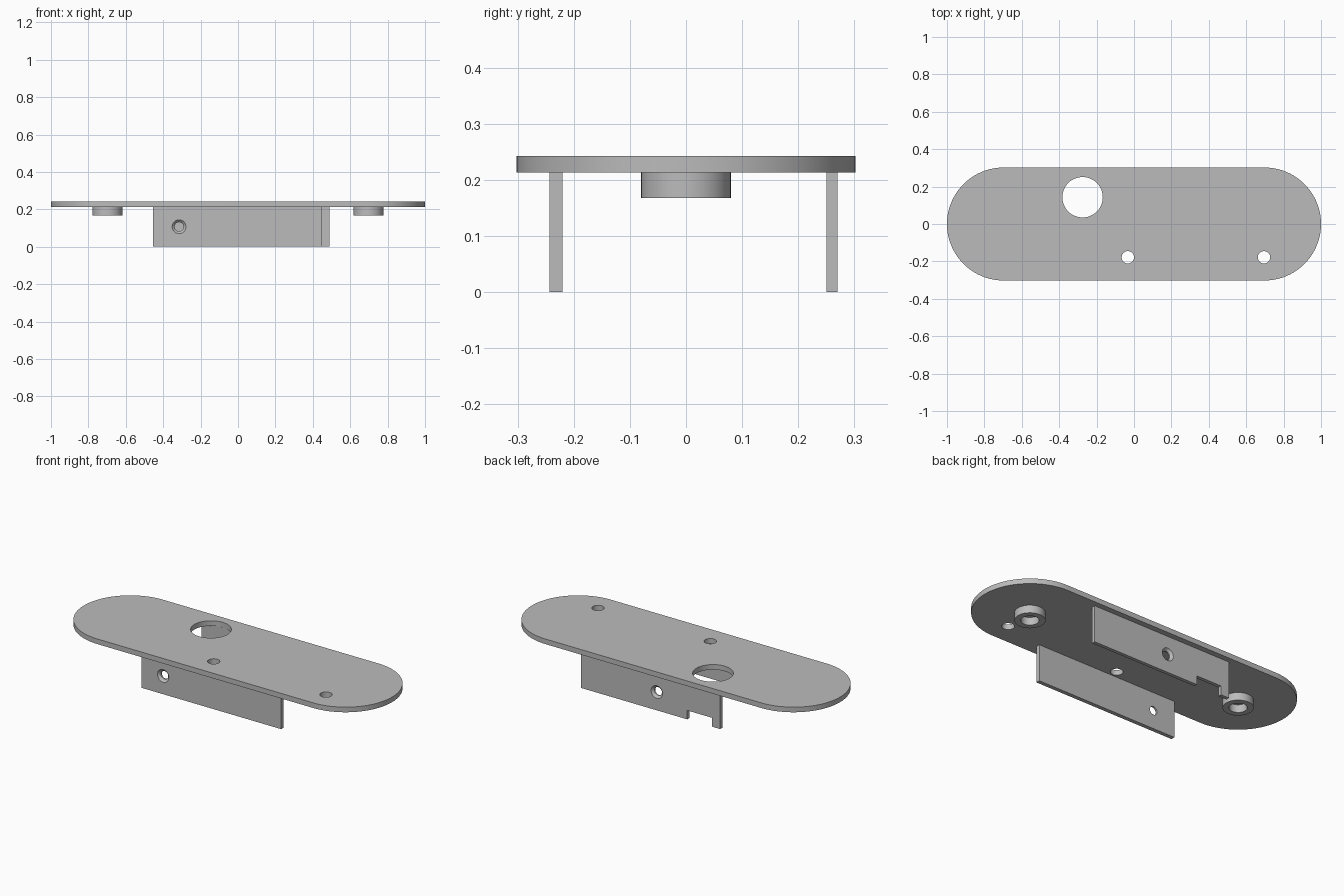
import bpy, bmesh
from math import pi, sin, cos, radians
from mathutils import Matrix

if "Cube" in bpy.data.objects:
    bpy.data.objects.remove(bpy.data.objects["Cube"])

GREY = (0.5, 0.5, 0.5, 1)
metal = bpy.data.materials.new("plain grey")
metal.use_nodes = True
metal.diffuse_color = GREY
metal.node_tree.nodes["Principled BSDF"].inputs["Base Color"].default_value = GREY

LOW, HIGH = 0.213, 0.243      # underside and top of the plate
R = 0.302                     # end radius of the plate
END = 1 - R                   # centre of each rounded end


def finish(name, bm):
    bmesh.ops.recalc_face_normals(bm, faces=bm.faces)
    mesh = bpy.data.meshes.new(name)
    bm.to_mesh(mesh)
    bm.free()
    mesh.materials.append(metal)
    obj = bpy.data.objects.new(name, mesh)
    bpy.context.collection.objects.link(obj)
    return obj


def prism(name, points, offset):
    """Extrude a closed outline of 3D points along offset."""
    bm = bmesh.new()
    face = bm.faces.new([bm.verts.new(p) for p in points])
    ext = bmesh.ops.extrude_face_region(bm, geom=[face], use_keep_orig=True)
    verts = [v for v in ext["geom"] if isinstance(v, bmesh.types.BMVert)]
    bmesh.ops.translate(bm, verts=verts, vec=offset)
    return finish(name, bm)


def cone(name, centre, r1, r2, depth, turn=None):
    """Cylinder or cone, radius r1 at its lower end before turning."""
    bm = bmesh.new()
    place = Matrix.Translation(centre) @ (turn or Matrix())
    bmesh.ops.create_cone(bm, cap_ends=True, segments=48, radius1=r1,
                          radius2=r2, depth=depth, matrix=place)
    return finish(name, bm)


def select(obj):
    bpy.ops.object.select_all(action="DESELECT")
    obj.select_set(True)
    bpy.context.view_layer.objects.active = obj


def cut(obj, cutters):
    for cutter in cutters:
        cutter.hide_render = True
        mod = obj.modifiers.new("cut", "BOOLEAN")
        mod.operation, mod.solver, mod.object = "DIFFERENCE", "EXACT", cutter
        select(obj)
        bpy.ops.object.modifier_apply(modifier=mod.name)
        bpy.data.objects.remove(cutter)
    select(obj)
    bpy.ops.object.shade_smooth_by_angle(angle=radians(30))


# Rounded top plate with one large and two small through holes
N = 40
outline = []
for side in (1, -1):
    for i in range(N + 1):
        a = -pi / 2 + pi * i / N
        outline.append((side * (END + R * cos(a)), side * R * sin(a), LOW))
plate = prism("top_plate", outline, (0, 0, HIGH - LOW))
holes = [(-0.275, 0.143, 0.108), (-0.033, -0.178, 0.033), (0.695, -0.178, 0.033)]
cut(plate, [cone("hole_cutter", (x, y, HIGH), r, r, 0.2) for x, y, r in holes])

# Hollow round bosses under each end
for side, label in ((1, "left"), (-1, "right")):
    boss = cone(label + "_boss", (side * END, 0, (0.168 + LOW) / 2), 0.08, 0.08, LOW - 0.168)
    cut(boss, [cone("bore_cutter", (side * END, 0, 0.19), 0.047, 0.047, 0.2)])


def panel(name, outline, y_out, y_in, hole_x):
    """Upright panel with a hole countersunk from the outer face."""
    obj = prism(name, [(x, y_out, z) for x, z in outline], (0, y_in - y_out, 0))
    out = 1 if y_out > 0 else -1
    turn = Matrix.Rotation(-out * pi / 2, 4, "X")
    sink = 0.013
    cut(obj, [
        cone("bore_cutter", (hole_x, y_out, 0.107), 0.024, 0.024, 0.2, turn),
        cone("sink_cutter", (hole_x, y_out, 0.107), 0.024, 0.05, 2 * sink, turn),
    ])


# Plain front panel
panel("front_panel", [(-0.455, 0), (0.45, 0), (0.45, LOW), (-0.455, LOW)],
      -0.243, -0.22, -0.315)

# Back panel with a notch in its lower edge
panel("back_panel", [(-0.41, 0), (-0.357, 0), (-0.357, 0.052), (-0.197, 0.052),
                     (-0.197, 0), (0.49, 0), (0.49, LOW), (-0.41, LOW)],
      0.27, 0.25, 0.0)
